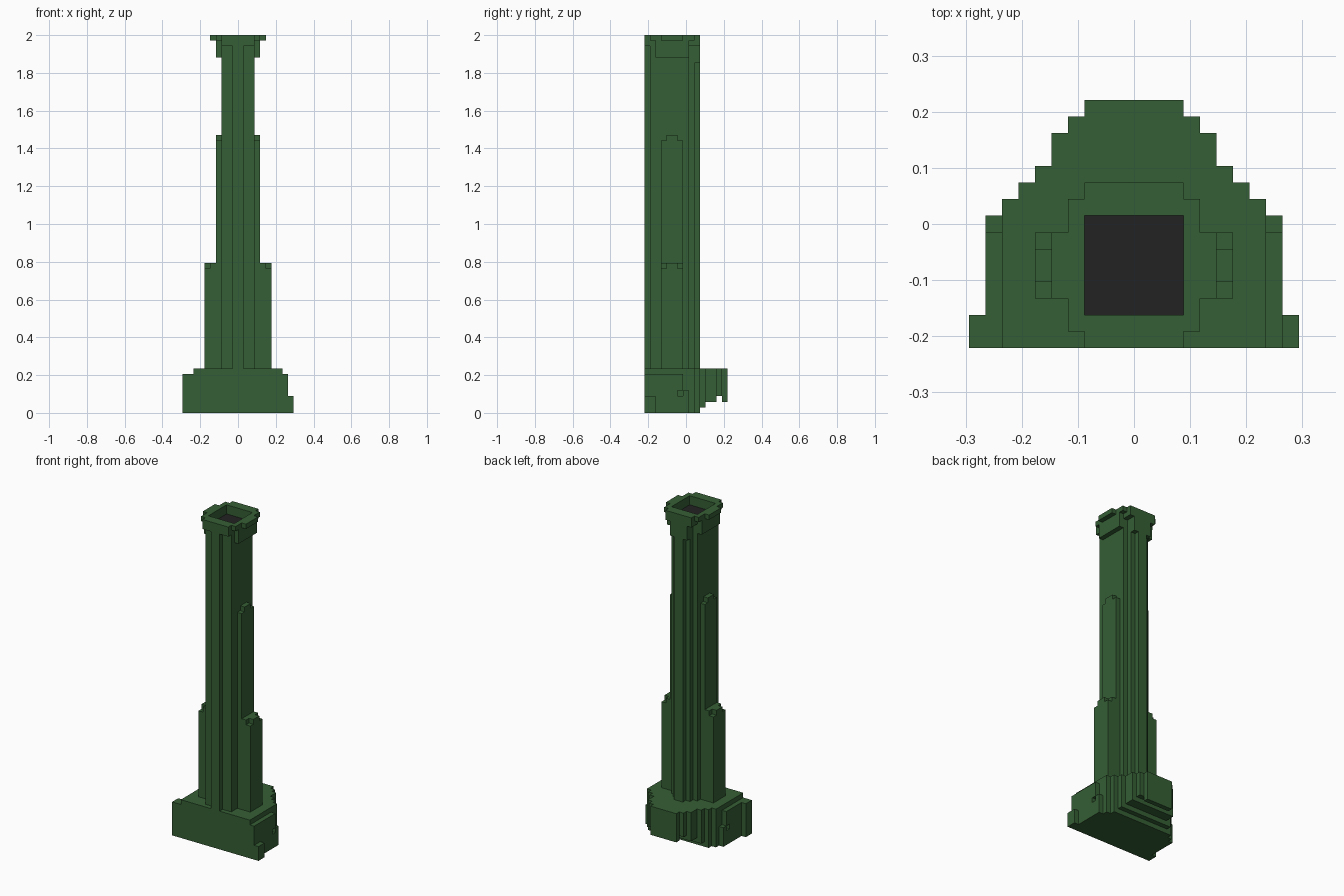
import bpy, bmesh
from mathutils import Matrix, Vector

cube = bpy.data.objects.get("Cube")
if cube:
    bpy.data.objects.remove(cube, do_unlink=True)

U = 2 / 68      # one block
DEPTH = 15      # blocks from front to back


def material(name, rgb):
    m = bpy.data.materials.new(name)
    m.use_nodes = True
    col = (*rgb, 1)
    m.diffuse_color = col
    m.node_tree.nodes["Principled BSDF"].inputs["Base Color"].default_value = col
    return m


GREEN = material("dark green", (0.036, 0.114, 0.036))
DARK = material("charcoal", (0.016, 0.016, 0.016))


def part(name, boxes, mat=GREEN, mirror=False):
    """Boxes are (x0, x1, y0, y1, z0, z1) in blocks, y counted from the front."""
    bm = bmesh.new()
    for x0, x1, y0, y1, z0, z1 in boxes:
        spans = [(x0, x1), (-x1, -x0)] if mirror else [(x0, x1)]
        for a, b in spans:
            size = Vector((b - a, y1 - y0, z1 - z0)) * U
            mid = Vector(((a + b) / 2, (y0 + y1 - DEPTH) / 2, (z0 + z1) / 2)) * U
            bmesh.ops.create_cube(bm, size=1, matrix=Matrix.Translation(mid) @ Matrix.Diagonal((*size, 1)))
    me = bpy.data.meshes.new(name)
    bm.to_mesh(me)
    bm.free()
    me.materials.append(mat)
    ob = bpy.data.objects.new(name, me)
    bpy.context.collection.objects.link(ob)
    return ob


# Base: rows narrowing to the back, with the underside stepping up
rows = [(8, 0, 9, 0), (7, 9, 10, 0), (6, 10, 11, 1), (5, 11, 13, 2), (4, 13, 14, 3), (3, 14, 15, 2)]
part("base", [(-w, w, y0, y1, z0, 8) for w, y0, y1, z0 in rows])
part("base_sides", [(8, 9, 0, 6, 0, 7), (8, 9, 6, 7, 0, 3), (8, 9, 6, 7, 4, 7), (8, 9, 7, 8, 0, 4)], mirror=True)
part("base_left_foot", [(9, 10, 0, 2, 0, 3)])
part("base_right_foot", [(-10, -9, 0, 2, 0, 7)])

# Tower shaft with a front rib and a stepped back rib
part("shaft", [(-3, 3, 1, 8, 8, 66), (-2, 2, 8, 9, 8, 66)])
part("front_rib", [(-1, 1, 0, 1, 8, 66)])
part("back_rib", [(-1, 1, 9, 10, 8, 63), (-2, 2, 9, 10, 63, 66)])

# Side buttresses, tall and short, each with a raised middle
part("tall_buttresses", [(3, 4, 3, 7, 8, 49), (3, 4, 4, 6, 49, 50)], mirror=True)
part("short_buttresses", [(4, 5, 3, 7, 8, 27), (5, 6, 3, 7, 8, 26), (5, 6, 4, 6, 26, 27)], mirror=True)

# Crown: an open ring of walls around a sunken roof
part("crown_front_and_back", [(-3, 3, 0, 2, 66, 68), (-3, 3, 8, 10, 66, 68)])
part("crown_sides", [(3, 4, 2, 8, 64, 67), (3, 4, 1, 9, 67, 68), (4, 5, 3, 7, 67, 68)], mirror=True)
part("sunken_roof", [(-3, 3, 2, 8, 66, 66.1)], DARK)
